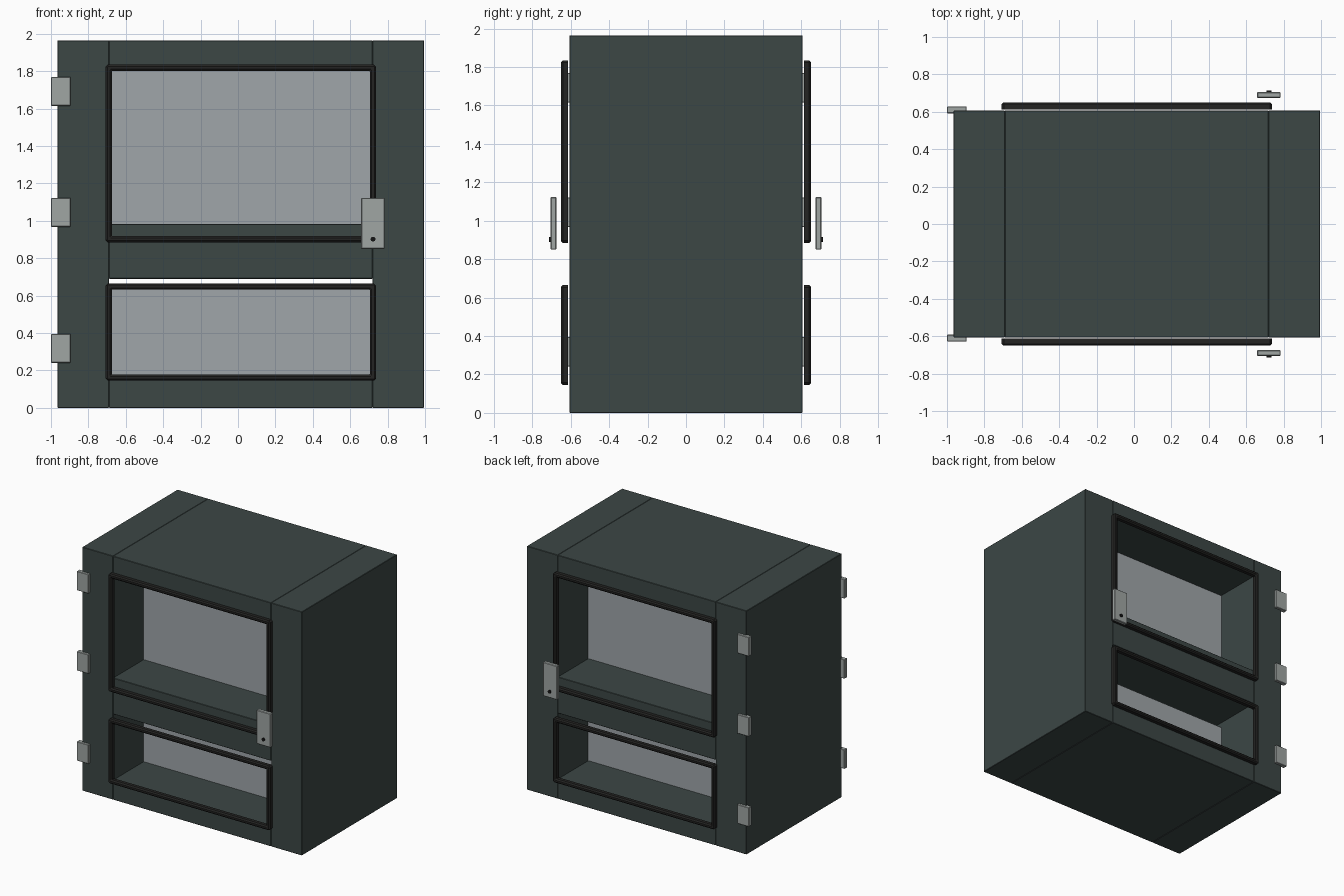
import bpy, bmesh, math
from mathutils import Matrix

if "Cube" in bpy.data.objects:
    bpy.data.objects.remove(bpy.data.objects["Cube"])


def material(name, rgb):
    m = bpy.data.materials.new(name)
    m.diffuse_color = (*rgb, 1)
    m.use_nodes = True
    m.node_tree.nodes["Principled BSDF"].inputs["Base Color"].default_value = m.diffuse_color
    return m


PAINT = material("dark green grey paint", (0.045, 0.063, 0.060))
TRIM = material("black trim", (0.017, 0.017, 0.016))
METAL = material("grey metal", (0.35, 0.38, 0.37))
GLASS = material("pale glass", (0.35, 0.38, 0.40))
DARK = material("keyhole black", (0.007, 0.007, 0.007))


def finish(name, bm, mat):
    bmesh.ops.recalc_face_normals(bm, faces=bm.faces[:])
    me = bpy.data.meshes.new(name)
    bm.to_mesh(me)
    bm.free()
    me.materials.append(mat)
    ob = bpy.data.objects.new(name, me)
    bpy.context.collection.objects.link(ob)
    return ob


def box(name, xs, ys, zs, mat, bevel=0.0):
    bm = bmesh.new()
    bmesh.ops.create_cube(bm, size=1)
    for v in bm.verts:
        for i, (a, b) in enumerate((xs, ys, zs)):
            v.co[i] = (a + b) / 2 + v.co[i] * abs(b - a)
    if bevel:
        bmesh.ops.bevel(bm, geom=bm.edges[:], offset=bevel, segments=1,
                        affect='EDGES', profile=0.5)
    return finish(name, bm, mat)


def frame(name, x0, x1, z0, z1, side):
    """Rectangular moulding swept around an opening, corners clipped."""
    section = [(0, .613), (0, .641), (.009, .650), (.023, .650), (.033, .641), (.033, .613)]
    bm = bmesh.new()
    rings = []
    for d, y in section:
        a, b, c, e = x0 + d, x1 - d, z0 + d, z1 - d
        k = max(.012 - d, .003)
        pts = [(a + k, c), (b - k, c), (b, c + k), (b, e - k),
               (b - k, e), (a + k, e), (a, e - k), (a, c + k)]
        rings.append([bm.verts.new((x, side * y, z)) for x, z in pts])
    for i in range(len(rings)):
        r, s = rings[i], rings[(i + 1) % len(rings)]
        for j in range(8):
            bm.faces.new((r[j], r[(j + 1) % 8], s[(j + 1) % 8], s[j]))
    return finish(name, bm, TRIM)


L, R, D = -.69, .72, .607

# stiles and rails
box("hinge_stile", (-.965, L), (-D, D), (0, 1.965), PAINT, .003)
box("lock_stile", (R, .995), (-D, D), (0, 1.965), PAINT, .003)
for name, zs in (("bottom_rail", (0, .16)), ("middle_rail", (.69, .983)), ("top_rail", (1.815, 1.965))):
    box(name, (L, R), (-D, D), zs, PAINT, .003)

# glass panes set deep in the openings
box("upper_glass", (L, R), (-.22, .22), (.975, 1.816), GLASS)
box("lower_glass", (L, R), (-.22, .22), (.15, .65), GLASS)

for side, tag in ((-1, "front"), (1, "back")):
    # glazing trim
    frame(tag + "_upper_trim", -.708, .738, .885, 1.835, side)
    frame(tag + "_lower_trim", -.708, .738, .145, .665, side)
    # hinges
    for i, z in enumerate((.318, 1.045, 1.692)):
        box(f"{tag}_hinge_{i + 1}", (-1, -.895), (side * .592, side * .628),
            (z - .077, z + .077), METAL, .003)
    # lock plate with keyhole plug
    box(tag + "_lock_plate", (.658, .784), (side * .674, side * .705), (.85, 1.123), METAL, .004)
    bm = bmesh.new()
    bmesh.ops.create_cone(bm, cap_ends=True, segments=16, radius1=.013, radius2=.013, depth=.02,
                          matrix=Matrix.Translation((.722, side * .703, .902))
                          @ Matrix.Rotation(math.pi / 2, 4, 'X'))
    finish(tag + "_keyhole", bm, DARK)
